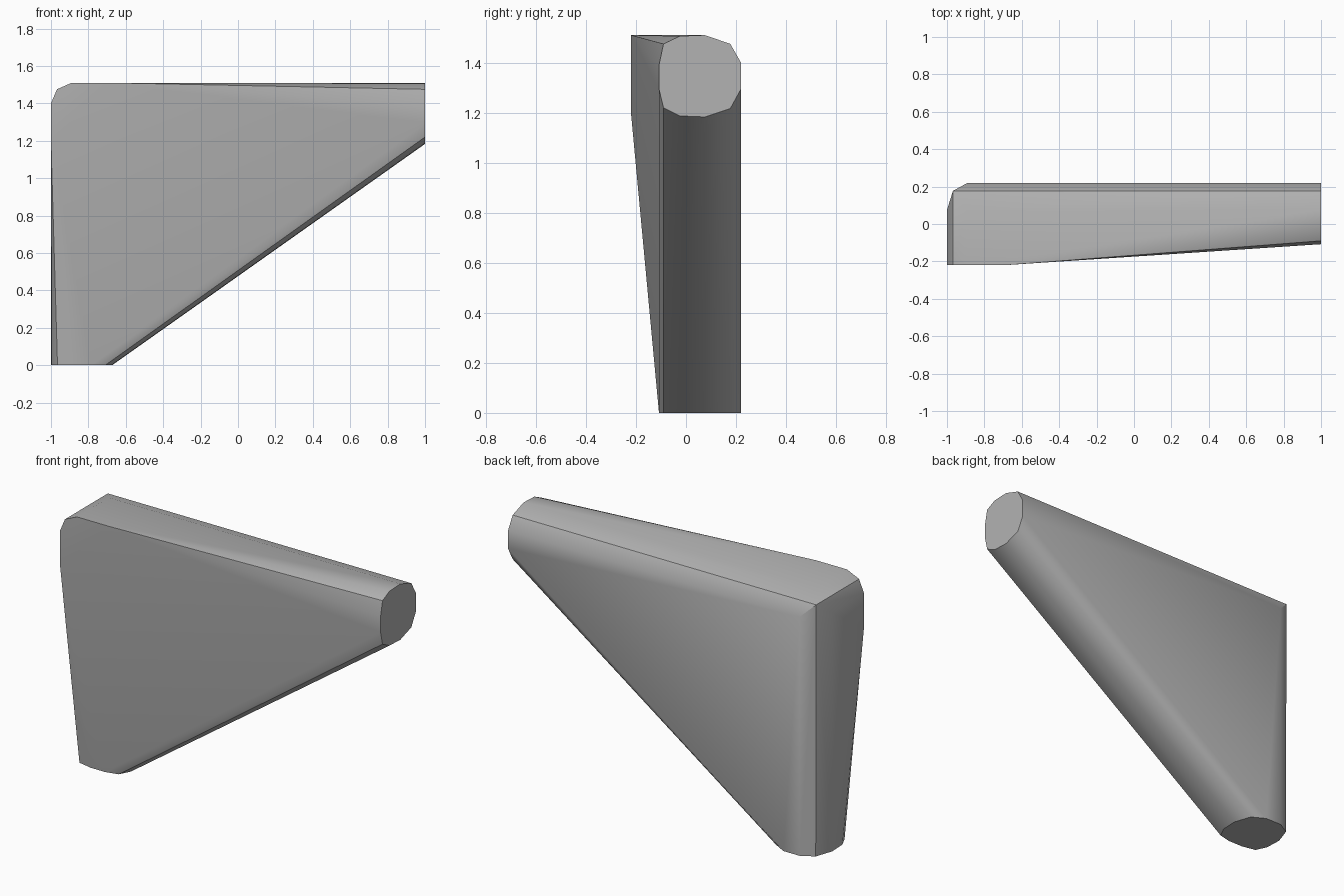
import bpy
import bmesh
import math

cube = bpy.data.objects.get("Cube")
if cube:
    bpy.data.objects.remove(cube, do_unlink=True)

# Plain grey finish
grey = bpy.data.materials.new("plain_grey")
grey.use_nodes = True
colour = (0.45, 0.45, 0.45, 1)
grey.diffuse_color = colour
grey.node_tree.nodes["Principled BSDF"].inputs["Base Color"].default_value = colour

TOP, BACK, FRONT = 1.51, 0.22, -0.22
SWAP = 0.51  # mirrors the arm section onto the foot: x = SWAP - z

# Rounded section shared by the arm end and the foot, as (y, z)
section = [(-0.09, 1.475), (-0.025, 1.506), (0.075, TOP), (0.177, 1.475),
           (BACK, 1.40), (BACK, 1.295), (0.177, 1.217), (0.075, 1.183),
           (-0.025, 1.187), (-0.09, 1.22), (-0.108, 1.295), (-0.108, 1.39)]
points = [(1, y, z) for y, z in section]
points += [(SWAP - z, y, 0) for y, z in section]

# Rounded outer corner where the two arms meet
profile = [(-1, 1.40), (-0.968, 1.475), (-0.89, TOP)]
points += [(x, FRONT, z) for x, z in profile]
points += [(-1, 0.075, 1.40), (-0.89, 0.075, TOP),
           (-0.968, 0.177, 1.475), (-0.89, BACK, 1.40)]

# Ends of the raised front face along the top and the outer side
points += [(-0.69, FRONT, TOP), (-1, FRONT, 1.20)]

# Skin the sections into one tapered bracket
bm = bmesh.new()
for p in points:
    bm.verts.new(p)
hull = bmesh.ops.convex_hull(bm, input=bm.verts[:])
inside = [v for v in hull["geom_interior"] if isinstance(v, bmesh.types.BMVert)]
bmesh.ops.delete(bm, geom=inside, context='VERTS')
bmesh.ops.dissolve_limit(bm, angle_limit=math.radians(0.5),
                         verts=bm.verts[:], edges=bm.edges[:])
bmesh.ops.recalc_face_normals(bm, faces=bm.faces[:])
mesh = bpy.data.meshes.new("corner_bracket")
bm.to_mesh(mesh)
bm.free()
mesh.materials.append(grey)

bracket = bpy.data.objects.new("corner_bracket", mesh)
bpy.context.collection.objects.link(bracket)
bpy.ops.object.select_all(action='DESELECT')
bracket.select_set(True)
bpy.context.view_layer.objects.active = bracket
bpy.ops.object.shade_smooth_by_angle(angle=math.radians(35))
